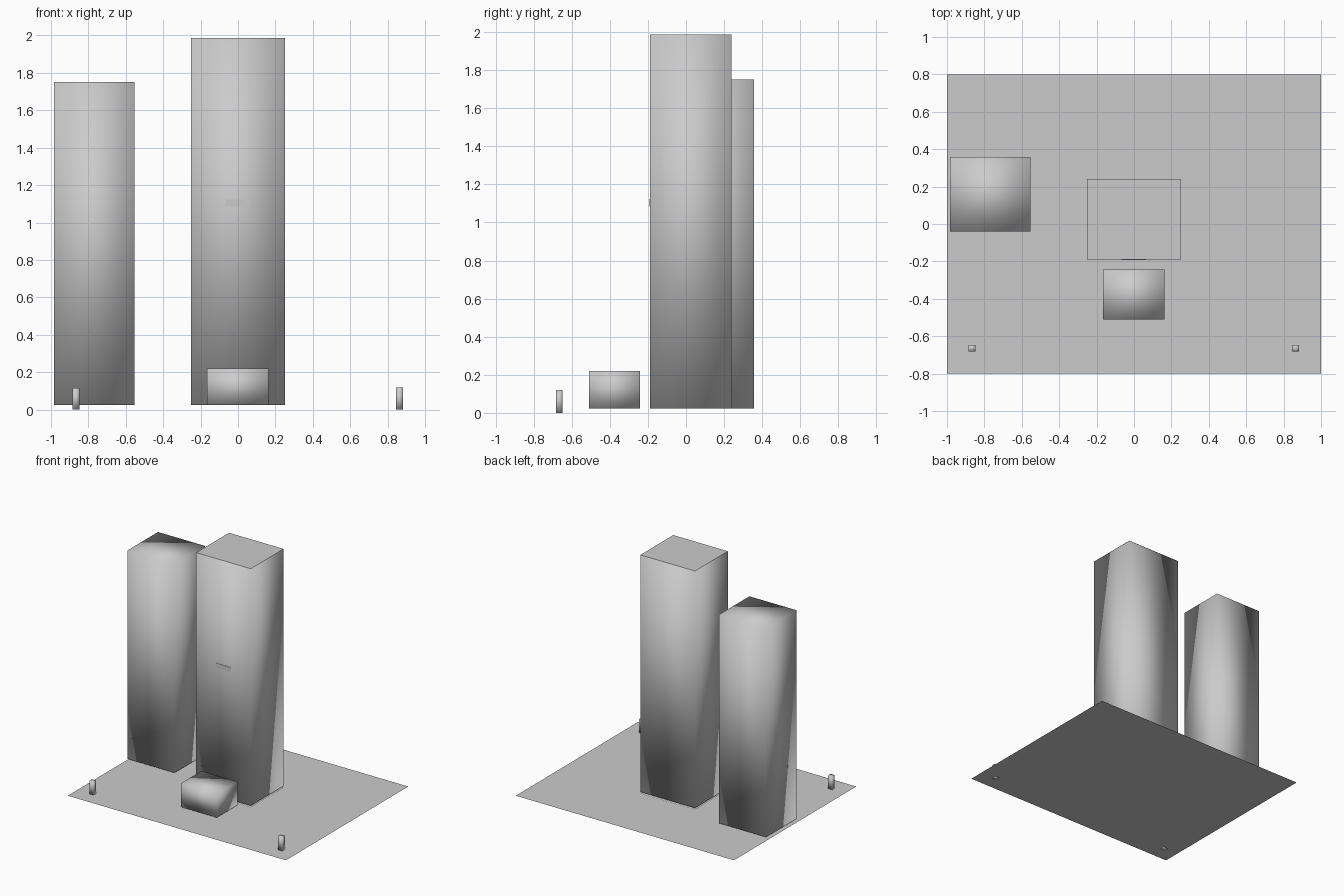
import bpy

if "Cube" in bpy.data.objects:
    bpy.data.objects.remove(bpy.data.objects["Cube"])

grey = bpy.data.materials.new("light_grey")
grey.diffuse_color = (0.6, 0.6, 0.6, 1)
grey.use_nodes = True
grey.node_tree.nodes["Principled BSDF"].inputs["Base Color"].default_value = grey.diffuse_color


def finish(name, verts, faces, smooth):
    mesh = bpy.data.meshes.new(name)
    mesh.from_pydata(verts, [], faces)
    mesh.materials.append(grey)
    for p in mesh.polygons:
        p.use_smooth = smooth
    obj = bpy.data.objects.new(name, mesh)
    bpy.context.collection.objects.link(obj)
    return obj


def box(name, x, y, z, smooth=True):
    """Box from (min, max) ranges; smooth normals shared over its corners."""
    verts = [(a, b, c) for a in x for b in y for c in z]
    faces = [(0, 1, 3, 2), (4, 6, 7, 5), (0, 4, 5, 1),
             (2, 3, 7, 6), (0, 2, 6, 4), (1, 5, 7, 3)]
    return finish(name, verts, faces, smooth)


def sheet(name, x, y, z):
    """Flat horizontal sheet."""
    verts = [(x[0], y[0], z), (x[1], y[0], z), (x[1], y[1], z), (x[0], y[1], z)]
    return finish(name, verts, [(0, 1, 2, 3)], False)


# Ground sheet
sheet("ground_plate", (-1, 1), (-0.8, 0.8), 0.005)

# Main tower with flat roof sheet and footing sheet
TX, TY = (-0.25, 0.25), (-0.19, 0.24)
box("main_tower", TX, TY, (0.024, 1.986))
sheet("tower_roof", TX, TY, 1.987)
sheet("tower_footing", TX, TY, 0.01)

# Thin plate on the tower front
box("front_plate", (-0.067, 0.065), (-0.193, -0.188), (1.085, 1.122), False)

# Side tower and low entrance block
box("side_tower", (-0.984, -0.553), (-0.04, 0.358), (0.024, 1.752))
box("entrance_block", (-0.166, 0.163), (-0.51, -0.242), (0.024, 0.22))

# Two small posts near the front corners
for side, cx, top in (("left", -0.867, 0.114), ("right", 0.864, 0.119)):
    box("post_" + side, (cx - 0.019, cx + 0.019), (-0.682, -0.648), (0, top))
